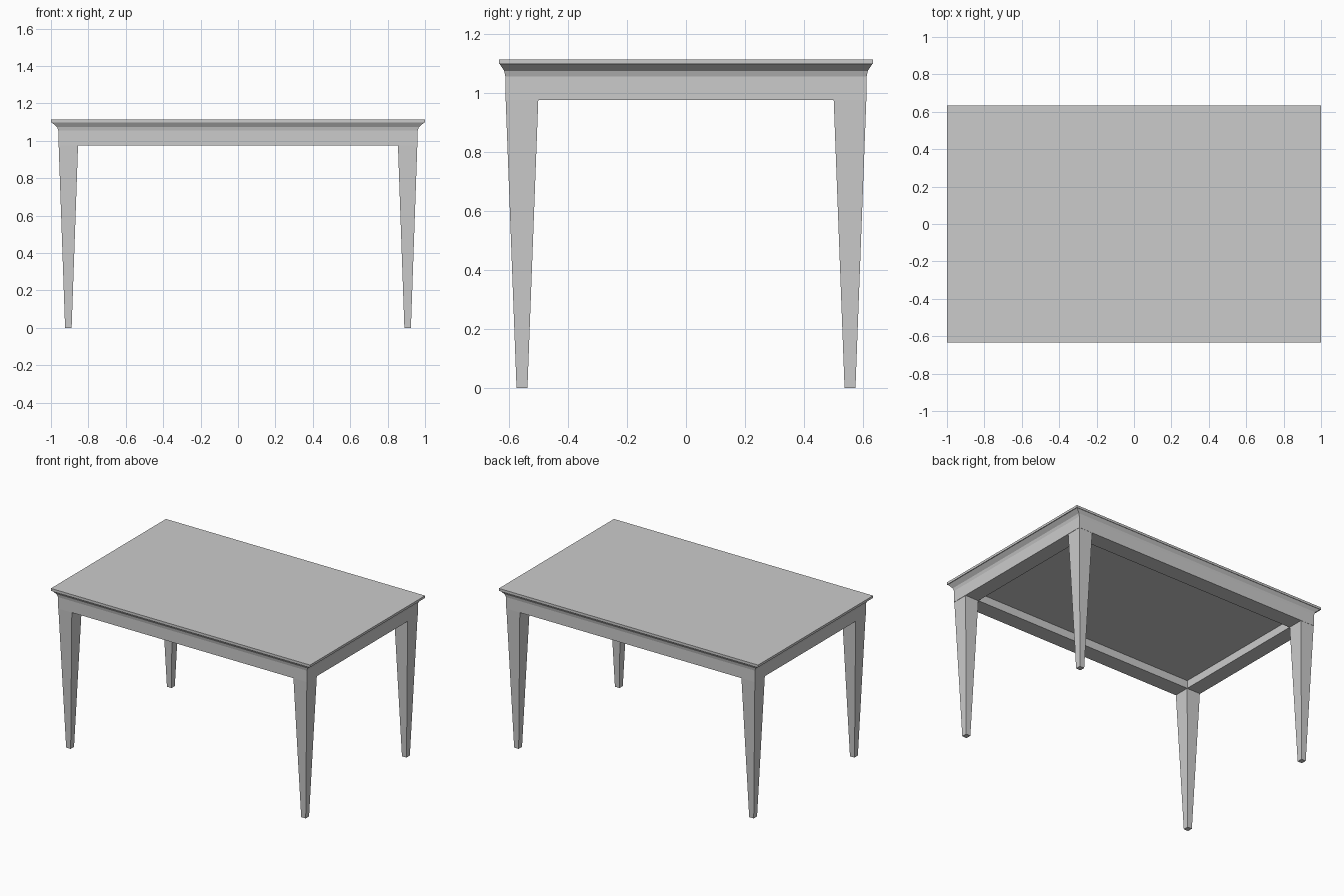
import bpy, bmesh

if "Cube" in bpy.data.objects:
    bpy.data.objects.remove(bpy.data.objects["Cube"])


def loft(name, rings, location=(0, 0, 0)):
    """Stack rectangles (half x, half y, z) into a closed solid."""
    bm = bmesh.new()
    loops = [[bm.verts.new((sx * hx, sy * hy, z))
              for sx, sy in ((-1, -1), (1, -1), (1, 1), (-1, 1))]
             for hx, hy, z in rings]
    for a, b in zip(loops, loops[1:]):
        for i in range(4):
            j = (i + 1) % 4
            bm.faces.new((a[i], a[j], b[j], b[i]))
    bm.faces.new(loops[0])
    bm.faces.new(loops[-1])
    bmesh.ops.recalc_face_normals(bm, faces=bm.faces)
    mesh = bpy.data.meshes.new(name)
    bm.to_mesh(mesh)
    bm.free()
    obj = bpy.data.objects.new(name, mesh)
    obj.location = location
    bpy.context.collection.objects.link(obj)
    return obj


# Table top: thin slab, moulded underside, apron frame and shallow recess
loft("table_top_and_apron", [
    (0.855, 0.499, 1.03),
    (0.855, 0.499, 0.975),
    (0.961, 0.612, 0.975),
    (0.961, 0.612, 1.055),
    (0.968, 0.616, 1.074),
    (0.995, 0.631, 1.097),
    (1.0, 0.634, 1.097),
    (1.0, 0.634, 1.113),
])

# Four square legs tapering towards the floor
for side, sx in (("left", -1), ("right", 1)):
    for end, sy in (("front", -1), ("back", 1)):
        loft(f"{end}_{side}_leg",
             [(0.0175, 0.0185, 0), (0.053, 0.0565, 1.01)],
             (sx * 0.907, sy * 0.5555, 0))
